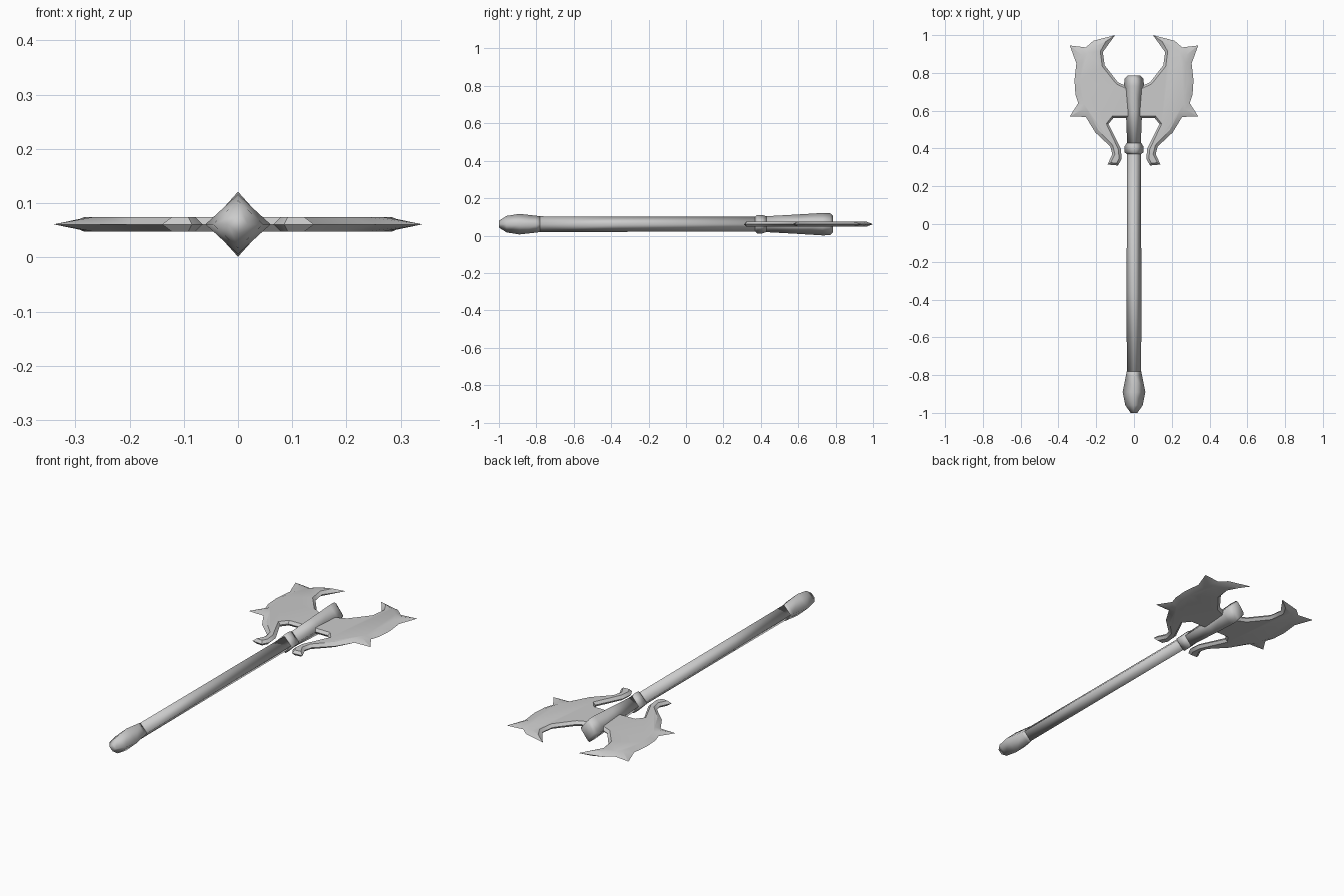
import bpy, bmesh
from mathutils import Vector

cube = bpy.data.objects.get("Cube")
if cube:
    bpy.data.objects.remove(cube, do_unlink=True)

MID = 0.061           # height of the weapon's centre plane
HALF = 0.013          # half thickness of the blade

steel = bpy.data.materials.new("grey_steel")
steel.use_nodes = True
colour = (0.6, 0.6, 0.6, 1)
steel.diffuse_color = colour
steel.node_tree.nodes["Principled BSDF"].inputs["Base Color"].default_value = colour


def finish(name, bm, angle):
    bmesh.ops.recalc_face_normals(bm, faces=bm.faces)
    mesh = bpy.data.meshes.new(name)
    bm.to_mesh(mesh)
    bm.free()
    mesh.materials.append(steel)
    obj = bpy.data.objects.new(name, mesh)
    bpy.context.collection.objects.link(obj)
    bpy.ops.object.select_all(action="DESELECT")
    obj.select_set(True)
    bpy.context.view_layer.objects.active = obj
    if angle is None:
        bpy.ops.object.shade_smooth()
    else:
        bpy.ops.object.shade_smooth_by_angle(angle=angle)


def loft(name, sections):
    """Diamond-section bar along y from (y, half width, half height)."""
    bm = bmesh.new()
    rings = []
    for y, w, h in sections:
        corners = ((w, 0), (0, h), (-w, 0), (0, -h))
        rings.append([bm.verts.new((x, y, MID + z)) for x, z in corners])
    for a, b in zip(rings, rings[1:]):
        for i in range(4):
            j = (i + 1) % 4
            bm.faces.new((a[i], a[j], b[j], b[i]))
    bm.faces.new(rings[0])
    bm.faces.new(rings[-1])
    finish(name, bm, None)


# Handle parts
loft("pommel", [(-1, .018, .018), (-.96, .046, .044), (-.89, .06, .055),
                (-.8, .042, .045), (-.78, .038, .042)])
loft("shaft", [(-.79, .038, .042), (-.36, .039, .041), (.39, .037, .04)])
loft("collar", [(.37, .038, .04), (.38, .05, .049), (.41, .05, .049), (.43, .038, .042)])
loft("head_socket", [(.42, .036, .042), (.6, .043, .052), (.73, .054, .06),
                     (.77, .049, .059), (.785, .035, .045)])

# Blade rim on one side: x, y and width of the ground edge at that point
rim = [
    (.04, .73, .012), (.085, .75, .012), (.155, .84, .014), (.165, .91, .014),
    (.1, 1, .06), (.215, .97, .03), (.255, .935, .03), (.34, .945, .08),
    (.305, .85, .03), (.315, .76, .03), (.31, .685, .03), (.295, .64, .03),
    (.34, .57, .08), (.255, .567, .03), (.205, .485, .02), (.125, .41, .014),
    (.115, .37, .014), (.14, .315, .02), (.085, .31, .014), (.065, .345, .014),
    (.07, .4, .014), (.135, .53, .012), (.11, .56, .012), (.04, .56, .012),
]
rim += [(-x, y, d) for x, y, d in reversed(rim)]

# Double blade: sharp rim on the centre plane, flat cheeks inset from it
bm = bmesh.new()
edge, upper, lower = [], [], []
count = len(rim)
for i, (x, y, d) in enumerate(rim):
    p = Vector((x, y))
    before = (p - Vector(rim[i - 1][:2])).normalized()
    after = (Vector(rim[(i + 1) % count][:2]) - p).normalized()
    along = (before + after).normalized()
    q = p + Vector((along.y, -along.x)) * d      # rim runs clockwise
    edge.append(bm.verts.new((x, y, MID)))
    upper.append(bm.verts.new((q.x, q.y, MID + HALF)))
    lower.append(bm.verts.new((q.x, q.y, MID - HALF)))
for i in range(count):
    j = (i + 1) % count
    for cheek in (upper, lower):
        bm.faces.new((edge[i], edge[j], cheek[j], cheek[i]))
bm.faces.new(upper)
bm.faces.new(lower)
finish("double_blade", bm, 0.5)
